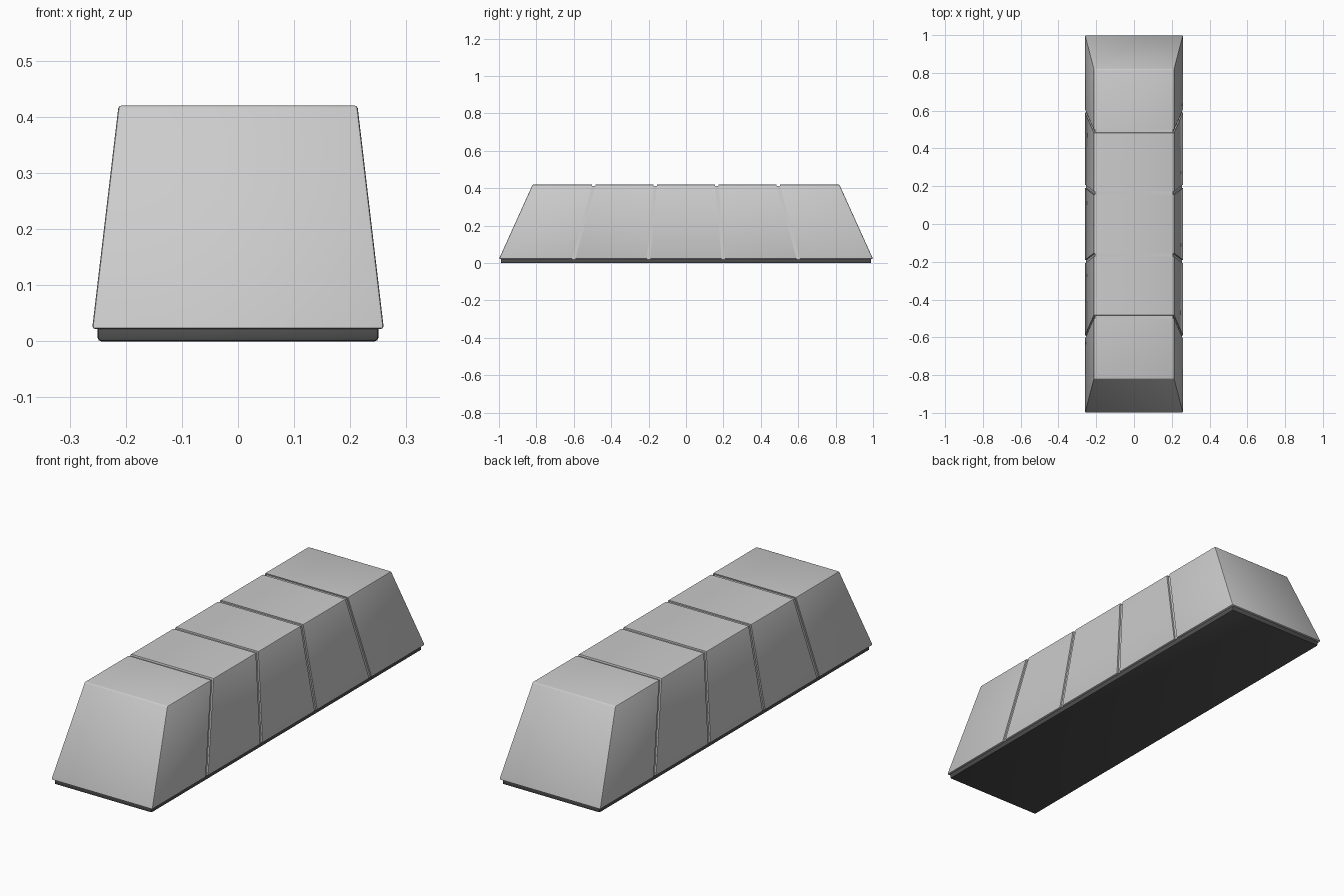
import bpy
import bmesh

if "Cube" in bpy.data.objects:
    bpy.data.objects.remove(bpy.data.objects["Cube"])

Z0, Z1 = 0.022, 0.42        # bottom and top of the tapered body
X0, X1 = 0.26, 0.213        # half widths at bottom and top
Y0, Y1 = 1.0, 0.82          # half lengths at bottom and top
GAP = 0.009                 # half width of each groove
DEPTH = 0.007               # groove depth


def material(name, value):
    m = bpy.data.materials.new(name)
    m.diffuse_color = (value, value, value, 1)
    m.use_nodes = True
    m.node_tree.nodes["Principled BSDF"].inputs["Base Color"].default_value = m.diffuse_color
    return m


body_grey = material("light_grey", 0.6)
base_grey = material("dark_grey", 0.08)


def tapered_block(name, bottom, top, mat, bevel=0.0, edge_rule=None):
    """Six sided block; bottom and top are (half_x, y_min, y_max, z)."""
    bm = bmesh.new()
    rings = []
    for hx, ya, yb, z in (bottom, top):
        rings.append([bm.verts.new(p) for p in
                      ((-hx, ya, z), (hx, ya, z), (hx, yb, z), (-hx, yb, z))])
    low, high = rings
    bm.faces.new(low[::-1])
    bm.faces.new(high)
    for i in range(4):
        j = (i + 1) % 4
        bm.faces.new((low[i], low[j], high[j], high[i]))
    if bevel:
        edges = [e for e in bm.edges if edge_rule is None or edge_rule(e)]
        bmesh.ops.bevel(bm, geom=edges, offset=bevel, segments=2,
                        profile=0.5, affect='EDGES', clamp_overlap=True)
    bmesh.ops.recalc_face_normals(bm, faces=bm.faces)
    mesh = bpy.data.meshes.new(name)
    bm.to_mesh(mesh)
    bm.free()
    mesh.materials.append(mat)
    obj = bpy.data.objects.new(name, mesh)
    bpy.context.collection.objects.link(obj)
    return obj


def outer_edge(e):
    """Long outer edges and the edges of the two end faces, not groove walls."""
    a, b = (v.co for v in e.verts)
    along = abs(a.y - b.y) > 0.1 and abs(a.z - b.z) < 0.01
    end = all(abs(abs(c.y) - (Y0 if c.z < 0.1 else Y1)) < 1e-4 for c in (a, b))
    return along or end


# dark base plate
tapered_block("base_plate", (0.25, -0.99, 0.99, 0.0), (0.25, -0.99, 0.99, 0.03),
              base_grey, bevel=0.006)

# inner core forming the groove floors
tapered_block("groove_core", (X0 - DEPTH, -0.9, 0.9, Z0 + 0.001),
              (X1 - DEPTH, -0.74, 0.74, Z1 - DEPTH), body_grey)

# five body segments separated by grooves that fan out with the taper
cuts = [-1.0, -0.6, -0.2, 0.2, 0.6, 1.0]
for i, (a, b) in enumerate(zip(cuts, cuts[1:])):
    ga = 0 if a == -1.0 else GAP
    gb = 0 if b == 1.0 else GAP
    tapered_block(f"body_segment_{i + 1}",
                  (X0, a * Y0 + ga, b * Y0 - gb, Z0),
                  (X1, a * Y1 + ga, b * Y1 - gb, Z1),
                  body_grey, bevel=0.005, edge_rule=outer_edge)

# smooth the rounded edges only
for obj in bpy.context.collection.objects:
    obj.select_set(True)
    bpy.context.view_layer.objects.active = obj
bpy.ops.object.shade_smooth_by_angle(angle=0.6)
